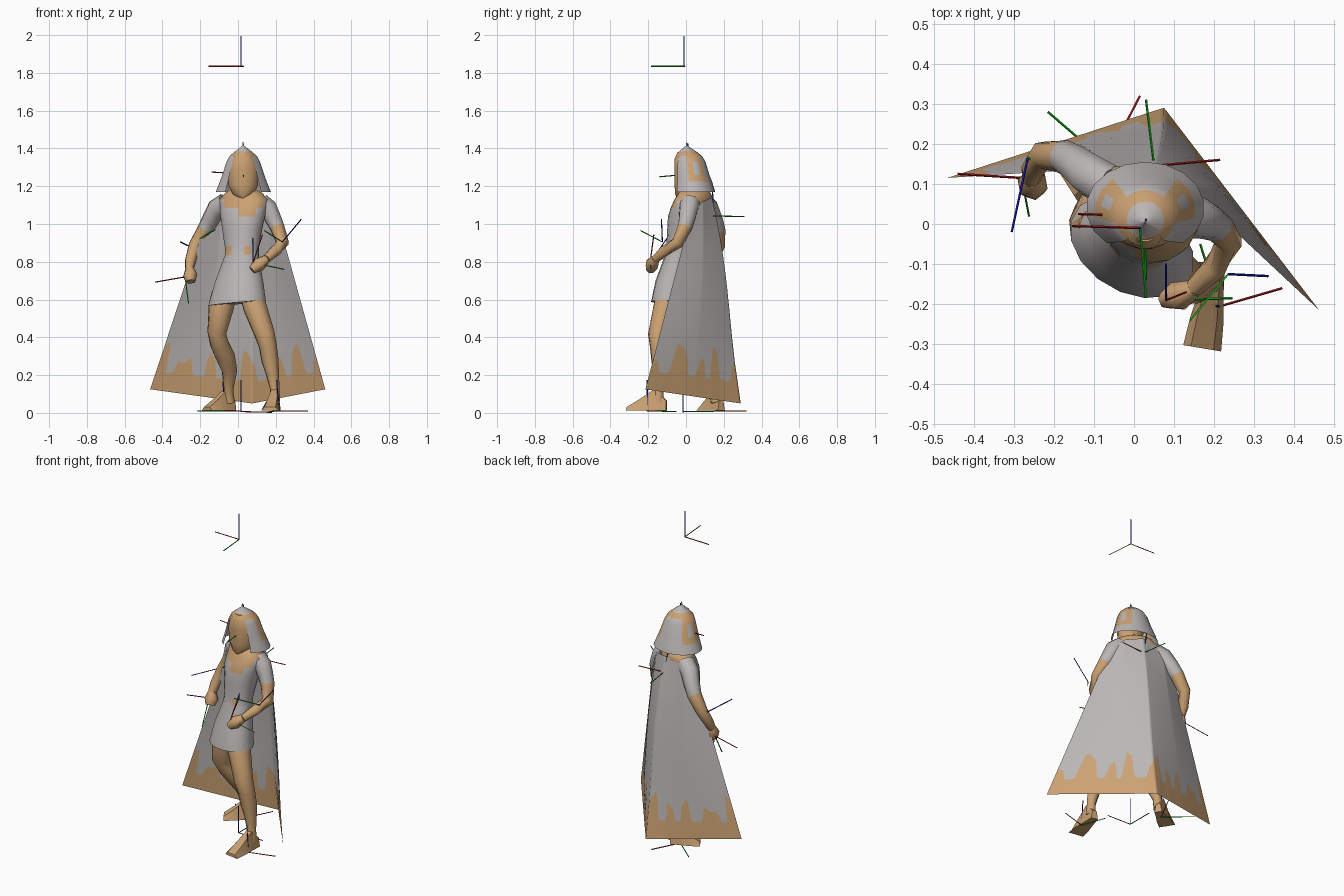
import bpy, bmesh, math
from mathutils import Vector as V


def material(name, rgb):
    m = bpy.data.materials.new(name)
    m.diffuse_color = (*rgb, 1)
    return m


TAN, GREY, RED, GREEN, BLUE = range(5)
MATS = [material("tan", (0.60, 0.36, 0.17)), material("grey", (0.50, 0.47, 0.47)),
        material("red", (0.40, 0.01, 0.01)), material("green", (0.01, 0.42, 0.01)),
        material("blue", (0.01, 0.01, 0.45))]


def loft(name, rings, closed=True, cap=True, paint=None, angle=50):
    """Skin a list of equal rings; paint(row, column, centre) gives the colour."""
    bm = bmesh.new()
    rows = [[bm.verts.new(p) for p in r] for r in rings]
    n = len(rows[0])
    for i in range(len(rows) - 1):
        for j in range(n if closed else n - 1):
            k = (j + 1) % n
            f = bm.faces.new((rows[i][j], rows[i][k], rows[i + 1][k], rows[i + 1][j]))
            f.material_index = paint(i, j, f.calc_center_median()) if paint else TAN
    if closed and cap:
        for i, r in ((0, rows[0][::-1]), (len(rows) - 2, rows[-1])):
            f = bm.faces.new(r)
            f.material_index = paint(i, 0, f.calc_center_median()) if paint else TAN
    bmesh.ops.remove_doubles(bm, verts=bm.verts, dist=1e-5)
    bmesh.ops.recalc_face_normals(bm, faces=bm.faces)
    me = bpy.data.meshes.new(name)
    bm.to_mesh(me)
    bm.free()
    ob = bpy.data.objects.new(name, me)
    bpy.context.collection.objects.link(ob)
    for m in MATS:
        me.materials.append(m)
    bpy.context.view_layer.objects.active = ob
    ob.select_set(True)
    bpy.ops.object.shade_smooth_by_angle(angle=math.radians(angle))
    ob.select_set(False)
    return ob


def oval(cx, cy, z, a, b, turn=0, n=16, tilt=0):
    t = math.radians(turn)
    out = []
    for i in range(n):
        w = 2 * math.pi * (i + 0.5) / n
        x, y = a * math.cos(w), b * math.sin(w)
        out.append((cx + x * math.cos(t) - y * math.sin(t),
                    cy + x * math.sin(t) + y * math.cos(t), z + tilt * x))
    return out


def limb(name, path, paint=None, n=8):
    """Tube through (x, y, z, radius) points."""
    pts = [V(p[:3]) for p in path]
    rings = []
    for i, p in enumerate(pts):
        d = (pts[min(i + 1, len(pts) - 1)] - pts[max(i - 1, 0)]).normalized()
        s = d.cross(V((0.3, 1, 0.1))).normalized()
        u = s.cross(d)
        r = path[i][3]
        rings.append([p + r * (s * math.cos(2 * math.pi * j / n) + u * math.sin(2 * math.pi * j / n))
                      for j in range(n)])
    return loft(name, rings, paint=paint, angle=60)


# Tunic: twisted body with a bare V collar and a broken belt
def tunic_paint(i, j, c):
    if c.z > 1.045 and (abs(c.x - 0.03) < 0.02 + (c.z - 1.045) * 1.35 or c.z > 1.12):
        return TAN
    if 0.84 < c.z < 0.885 and j in (1, 5, 9, 10, 13):
        return TAN
    return GREY


loft("tunic", [oval(*r[:5], turn=-30, tilt=r[5]) for r in (
    (-0.005, -0.055, 0.585, 0.166, 0.116, 0.09), (0.005, -0.05, 0.70, 0.138, 0.102, 0.04),
    (0.02, -0.028, 0.84, 0.094, 0.080, 0), (0.02, -0.02, 0.885, 0.094, 0.080, 0),
    (0.022, -0.003, 0.97, 0.110, 0.092, 0), (0.025, 0.010, 1.045, 0.126, 0.098, 0),
    (0.028, 0.025, 1.09, 0.136, 0.095, 0), (0.03, 0.042, 1.135, 0.142, 0.088, 0),
    (0.03, 0.045, 1.17, 0.105, 0.078, 0), (0.025, 0.03, 1.20, 0.050, 0.045, 0))],
    paint=tunic_paint)

# Head
loft("head", [oval(0.028, cy, z, a, b) for cy, z, a, b in (
    (0.0, 1.135, 0.022, 0.045), (0.0, 1.16, 0.055, 0.058), (0.0, 1.21, 0.080, 0.062),
    (0.0, 1.30, 0.082, 0.063), (0.0, 1.35, 0.067, 0.062), (0.0, 1.385, 0.035, 0.045))])


# Headdress: open at the face, flaring behind
def hood_ring(cy, z, a, b):
    out = []
    for i in range(15):
        w = math.radians(-50 + 280 * i / 14)
        out.append((0.028 + a * math.cos(w), max(cy + b * math.sin(w), -0.058), z))
    return out


def hood_paint(i, j, c):
    if i == 4:
        return TAN
    side = min(j, 13 - j)
    if side in (2, 4) and i in (1, 2, 3) or side == 3 and i in (1, 3):
        return TAN
    return GREY


loft("headdress", [hood_ring(*r) for r in (
    (0.040, 1.175, 0.148, 0.115), (0.034, 1.23, 0.126, 0.104), (0.028, 1.265, 0.113, 0.096),
    (0.020, 1.335, 0.090, 0.083), (0.014, 1.365, 0.073, 0.071), (0.010, 1.388, 0.046, 0.046),
    (0.004, 1.42, 0.003, 0.003))], closed=False, paint=hood_paint, angle=35)
loft("headdress_crown", [oval(0.027, cy, z, a, b) for cy, z, a, b in (
    (0.006, 1.365, 0.062, 0.062), (0.006, 1.39, 0.042, 0.042), (0.004, 1.42, 0.004, 0.004),
    (0.004, 1.44, 0.002, 0.002))], paint=lambda i, j, c: TAN if i == 0 else GREY)


# Arms: sleeves above, bare below
def sleeve(i, j, c):
    return GREY if i < 3 else TAN


limb("right_arm", [(-0.065, 0.095, 1.115, 0.055), (-0.115, 0.125, 1.085, 0.053),
                   (-0.145, 0.150, 1.03, 0.047), (-0.175, 0.168, 0.975, 0.042),
                   (-0.228, 0.172, 0.89, 0.035), (-0.252, 0.135, 0.81, 0.030),
                   (-0.257, 0.11, 0.765, 0.023)], paint=sleeve)
limb("right_hand", [(-0.257, 0.11, 0.775, 0.022), (-0.253, 0.10, 0.735, 0.040),
                    (-0.25, 0.085, 0.70, 0.028)], n=6)
limb("left_arm", [(0.12, 0.02, 1.115, 0.055), (0.160, 0.015, 1.085, 0.053),
                  (0.185, 0.006, 1.035, 0.046), (0.207, -0.005, 0.99, 0.041),
                  (0.237, -0.045, 0.905, 0.034), (0.20, -0.11, 0.865, 0.031),
                  (0.15, -0.16, 0.82, 0.023)], paint=sleeve)
limb("left_hand", [(0.15, -0.16, 0.82, 0.023), (0.11, -0.18, 0.79, 0.038),
                   (0.075, -0.19, 0.76, 0.022)], n=6)

# Legs
limb("right_leg", [(-0.075, -0.01, 0.64, 0.066), (-0.088, -0.015, 0.57, 0.070),
                   (-0.112, -0.005, 0.43, 0.052), (-0.098, 0.03, 0.37, 0.052),
                   (-0.07, 0.07, 0.31, 0.055), (-0.045, 0.11, 0.23, 0.043),
                   (-0.05, 0.145, 0.13, 0.026), (-0.045, 0.16, 0.06, 0.03)])
limb("left_leg", [(0.072, -0.085, 0.64, 0.066), (0.088, -0.11, 0.57, 0.066),
                  (0.142, -0.148, 0.42, 0.056), (0.158, -0.143, 0.36, 0.050),
                  (0.170, -0.138, 0.28, 0.047), (0.183, -0.138, 0.21, 0.036),
                  (0.195, -0.145, 0.13, 0.026), (0.195, -0.145, 0.06, 0.03)])


# Feet: wedges from heel to broad toe
def foot(name, heel, toe):
    h, t = V(heel), V(toe)
    d = t - h
    side = V((-d.y, d.x, 0)).normalized()
    rings = []
    for f, w, top in ((-0.15, 0.022, 0.07), (0.2, 0.030, 0.13), (0.6, 0.042, 0.08), (1, 0.048, 0.036)):
        c = h + d * f
        rings.append([c - side * w + V((0, 0, 0.018)), c + side * w + V((0, 0, 0.018)),
                      c + side * w * 0.6 + V((0, 0, top)), c - side * w * 0.6 + V((0, 0, top))])
    loft(name, rings, angle=40)


foot("right_foot", (-0.04, 0.175, 0), (-0.165, 0.095, 0))
foot("left_foot", (0.20, -0.13, 0), (0.17, -0.31, 0))


# Cloak: shoulder line to a wide hem with a ragged painted border
def along(pts, t):
    s = t * (len(pts) - 1)
    i = min(int(s), len(pts) - 2)
    return V(pts[i]).lerp(V(pts[i + 1]), s - i)


TOP = [(-0.15, 0.135, 1.08), (-0.08, 0.145, 1.125), (0.05, 0.138, 1.145), (0.14, 0.09, 1.125), (0.20, 0.03, 1.07)]
HEM = [(-0.465, 0.115, 0.13), (0.075, 0.29, 0.055), (0.462, -0.215, 0.13)]
N = 96


def border(j):
    wave = math.sin(j * 0.56 + 1.3 * math.sin(j * 0.19))
    block = min(1, max(0, 0.5 + 1.4 * wave))
    return 0.10 + block * (0.11 + 0.05 * math.sin(j * 0.31 + 1))


cloak_rows = []
for k in range(11):
    row = []
    for j in range(N + 1):
        u = j / N
        t, b = along(TOP, u), along(HEM, u)
        h = border(j)
        f = h * k if k < 2 else h + (1 - h) * (k - 1) / 9
        curve = V(HEM[0]) * (1 - u) ** 2 + V(HEM[1]) * 2 * u * (1 - u) + V(HEM[2]) * u * u
        p = b.lerp(curve, 0.25 * math.sin(math.pi * f)).lerp(t, f)
        row.append(p + V((0.4, 0.9, 0)) * 0.035 * math.sin(math.pi * f) * math.sin(math.pi * u))
    cloak_rows.append(row)
loft("cloak", cloak_rows, closed=False, angle=180, paint=lambda i, j, c: TAN if i == 0 else GREY)

# Thin marker rods: origin, then the rod ends by colour
RODS = [
    ((0.015, -0.01, 1.84), {RED: (-0.155, -0.005, 1.84), GREEN: (0.03, -0.185, 1.84), BLUE: (0.015, -0.01, 2.0)}),
    ((0.015, -0.015, 0.012), {RED: (0.18, -0.015, 0.008), GREEN: (0.015, 0.15, 0.012), BLUE: (0.015, -0.015, 0.18)}),
    ((0.05, 0.145, 1.047), {RED: (0.215, 0.16, 1.047), GREEN: (0.03, 0.31, 1.045), BLUE: (0.02, 0.14, 1.21)}),
    ((0.028, 0.02, 1.27), {RED: (-0.14, 0.025, 1.28), GREEN: (0.03, -0.14, 1.255), BLUE: (0.03, 0.01, 1.43)}),
    ((-0.28, 0.115, 0.725), {RED: (-0.44, 0.125, 0.697), GREEN: (-0.262, 0.02, 0.585)}),
    ((-0.265, 0.165, 0.89), {GREEN: (-0.12, 0.10, 0.975), BLUE: (-0.305, -0.02, 0.91)}),
    ((0.235, -0.125, 0.91), {GREEN: (0.14, -0.24, 0.97), BLUE: (0.335, -0.13, 1.03)}),
    ((0.08, -0.19, 0.80), {RED: (0.13, -0.17, 0.95), GREEN: (0.245, -0.185, 0.765), BLUE: (0.08, -0.10, 0.93)}),
    ((0.215, -0.205, 0.016), {RED: (0.37, -0.16, 0.016), GREEN: (0.165, -0.05, 0.012), BLUE: (0.205, -0.205, 0.18)}),
    ((-0.07, 0.155, 0.016), {RED: (0.015, 0.32, 0.016), GREEN: (-0.215, 0.28, 0.016), BLUE: (-0.08, 0.15, 0.175)}),
]
NAMES = {RED: "red", GREEN: "green", BLUE: "blue"}
for n, (start, ends) in enumerate(RODS):
    for colour, end in ends.items():
        limb(f"marker_rod_{n}_{NAMES[colour]}", [(*start, 0.003), (*end, 0.003)],
             paint=lambda i, j, c, m=colour: m, n=4)

# Stand the lowest point on the floor
low = min(v.co.z for o in bpy.data.objects for v in o.data.vertices)
for o in bpy.data.objects:
    for v in o.data.vertices:
        v.co.z -= low
